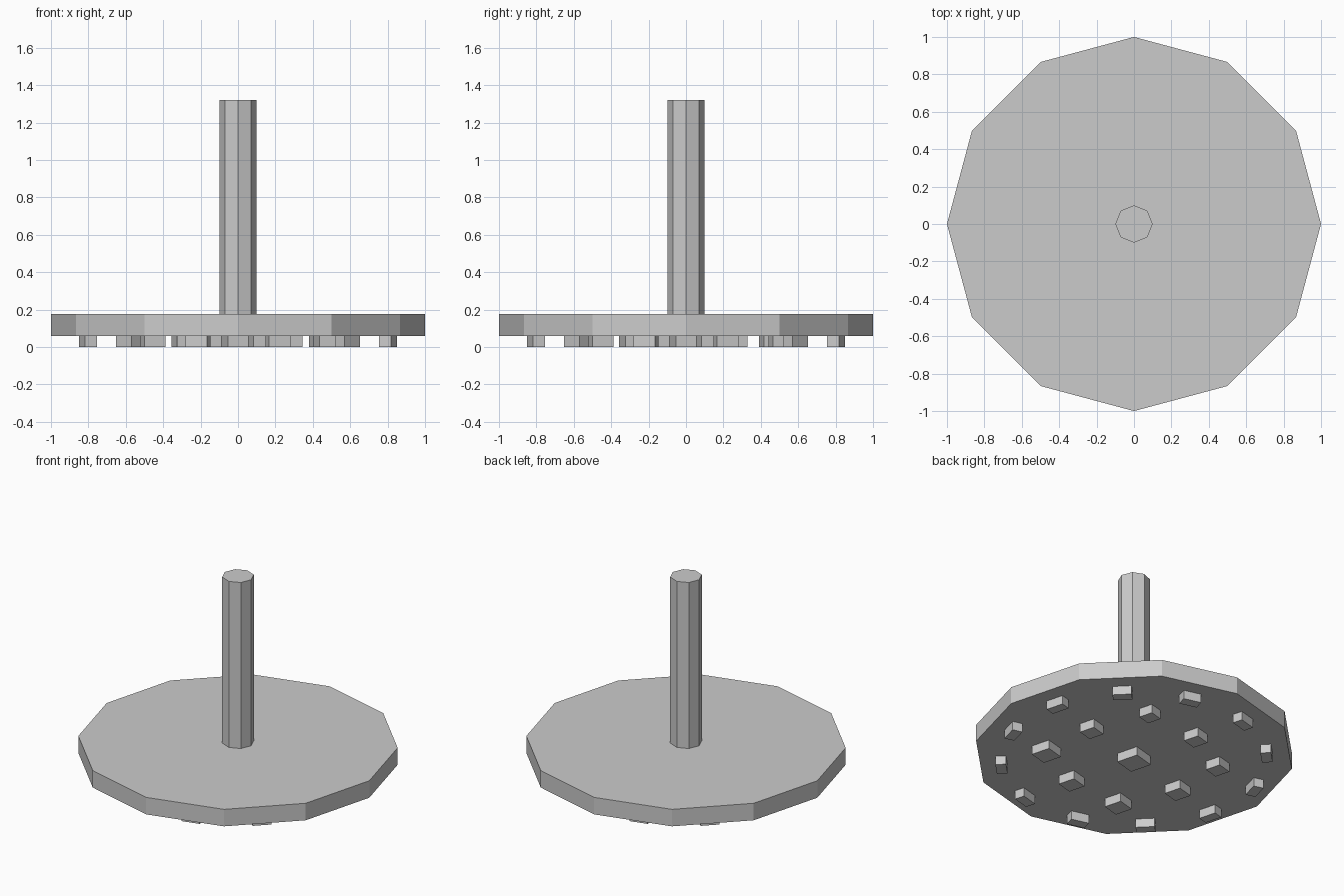
import bpy
from math import cos, sin, radians

if "Cube" in bpy.data.objects:
    bpy.data.objects.remove(bpy.data.objects["Cube"])

BASE_Z, TOP_Z, ROD_Z = 0.06, 0.177, 1.32


def prism(name, sides, radius, z0, z1):
    bpy.ops.mesh.primitive_cylinder_add(
        vertices=sides, radius=radius, depth=z1 - z0, location=(0, 0, (z0 + z1) / 2))
    bpy.context.object.name = name


def stud(name, x, y, depth, width, angle):
    bpy.ops.mesh.primitive_cube_add(
        size=1, location=(x, y, BASE_Z / 2), rotation=(0, 0, radians(angle)))
    ob = bpy.context.object
    ob.name = name
    ob.scale = (depth, width, BASE_Z)


# Low-poly disc and upright rod
prism("disc", 12, 1.0, BASE_Z, TOP_Z)
prism("rod", 8, 0.1, TOP_Z, ROD_Z)

# Centre stud under the disc
stud("centre_stud", 0, 0, 0.15, 0.15, 15)

# Middle ring of eight studs, slightly uneven in radius and size
middle = [(0.46, 0.105), (0.575, 0.095), (0.47, 0.105), (0.53, 0.105),
          (0.475, 0.115), (0.565, 0.12), (0.475, 0.115), (0.555, 0.13)]
for i, (r, s) in enumerate(middle):
    a = 15 + 45 * i
    stud(f"middle_stud_{i + 1}", r * cos(radians(a)), r * sin(radians(a)), s, s, 15)

# Outer ring of twelve flat studs facing outwards
for i in range(12):
    a = 15 + 30 * i
    stud(f"outer_stud_{i + 1}", 0.83 * cos(radians(a)), 0.83 * sin(radians(a)), 0.067, 0.12, a)
